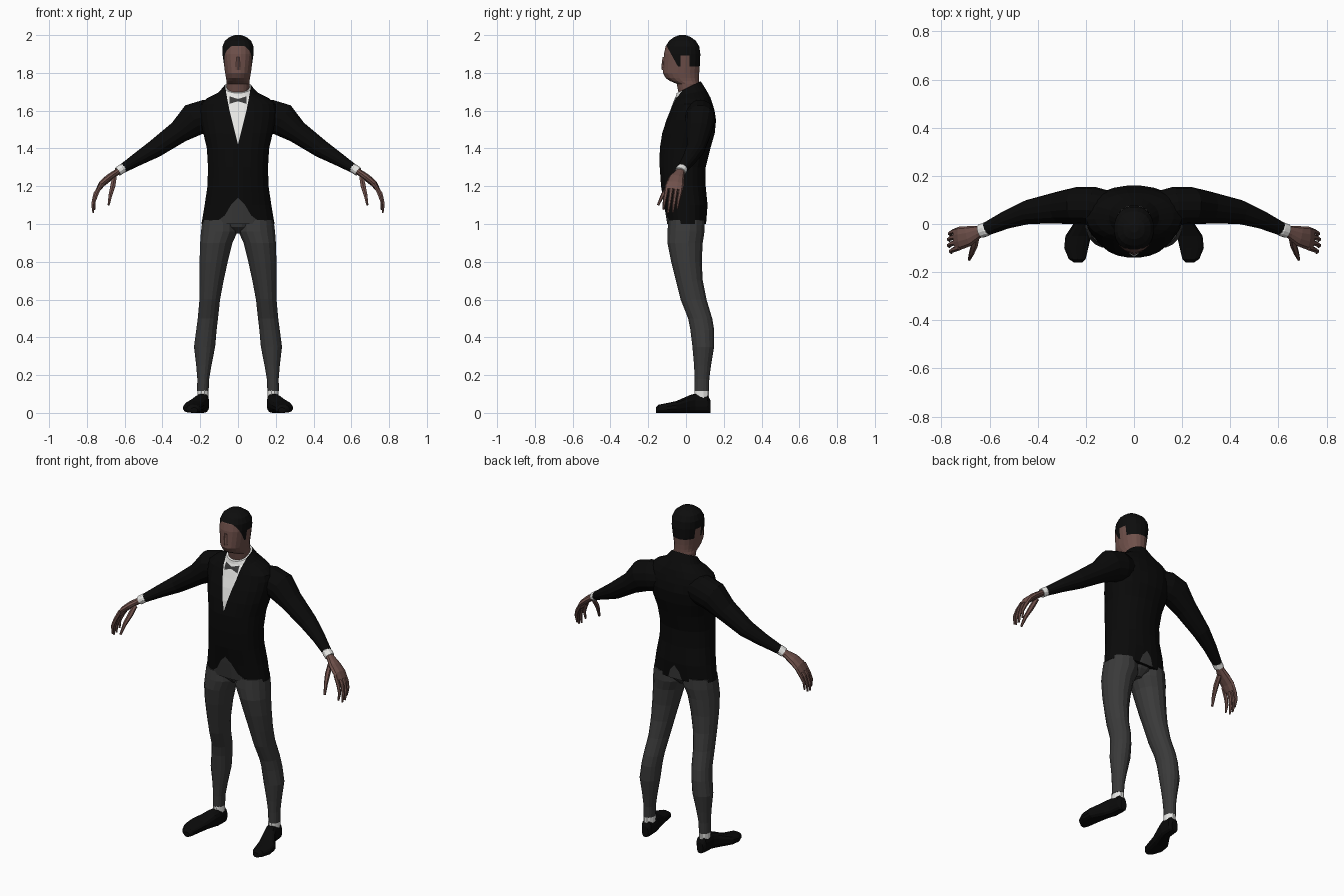
import bpy, bmesh, math
from mathutils import Vector

if "Cube" in bpy.data.objects:
    bpy.data.objects.remove(bpy.data.objects["Cube"])


def material(name, rgb):
    m = bpy.data.materials.new(name)
    m.diffuse_color = (*rgb, 1)
    m.use_nodes = True
    m.node_tree.nodes["Principled BSDF"].inputs["Base Color"].default_value = m.diffuse_color
    return m


BLACK = material("black cloth", (0.003, 0.003, 0.003))
GREY = material("charcoal cloth", (0.042, 0.042, 0.042))
WHITE = material("white cotton", (0.8, 0.8, 0.78))
SKIN = material("skin", (0.16, 0.082, 0.07))
HAIR = material("dark hair", (0.004, 0.004, 0.004))


def loft(bm, rings, n=16):
    """Skin superellipse rings given as (centre, u, v, power)."""
    rows = []
    for c, u, v, p in rings:
        row = []
        for i in range(n):
            a = 2 * math.pi * (i + 0.5) / n
            s, t = math.cos(a), math.sin(a)
            s = math.copysign(abs(s) ** (2 / p), s)
            t = math.copysign(abs(t) ** (2 / p), t)
            row.append(bm.verts.new(Vector(c) + Vector(u) * s + Vector(v) * t))
        rows.append(row)
    for a, b in zip(rows, rows[1:]):
        for i in range(n):
            j = (i + 1) % n
            bm.faces.new((a[i], a[j], b[j], b[i]))
    bm.faces.new(rows[0][::-1])
    bm.faces.new(rows[-1])


def finish(name, bm, mats, mirror=False):
    bmesh.ops.recalc_face_normals(bm, faces=bm.faces)
    me = bpy.data.meshes.new(name)
    bm.to_mesh(me)
    bm.free()
    for m in mats:
        me.materials.append(m)
    ob = bpy.data.objects.new(name, me)
    bpy.context.collection.objects.link(ob)
    if mirror:
        mod = ob.modifiers.new("Mirror", 'MIRROR')
        mod.use_mirror_merge = False
    return ob


def part(name, rings, mat, n=16, mirror=False):
    bm = bmesh.new()
    loft(bm, rings, n)
    return finish(name, bm, [mat], mirror)


def level(z, x0, x1, y0, y1, tilt=0.0, p=2.0):
    """Horizontal ring from its x and y limits."""
    h = (y1 - y0) / 2
    return (((x0 + x1) / 2, (y0 + y1) / 2, z), ((x1 - x0) / 2, 0, 0), (0, h, tilt * h), p)


def limb(points, p=2.0):
    """Rings across a path of (x, y, z, half height, half depth)."""
    pos = [Vector(q[:3]) for q in points]
    out = []
    for i, q in enumerate(points):
        d = (pos[min(i + 1, len(pos) - 1)] - pos[max(i - 1, 0)]).normalized()
        u = d.cross(Vector((0, 1, 0))).normalized()
        out.append((pos[i], u * q[3], d.cross(u).normalized() * q[4], p))
    return out


def cut(bm, point, normal, keep):
    """Cut edges along a plane in the faces chosen by keep(centre)."""
    faces = [f for f in bm.faces if keep(f.calc_center_median())]
    geom = list({e for f in faces for e in f.edges} | {v for f in faces for v in f.verts}) + faces
    bmesh.ops.bisect_plane(bm, geom=geom, plane_co=point, plane_no=normal, dist=1e-5)


def cut_line(bm, a, b, front):
    """Cut along an x-z line on both sides of the front or the back."""
    lo, hi = min(a[1], b[1]) - 0.06, max(a[1], b[1]) + 0.06
    for s in (1, -1):
        cut(bm, (s * a[0], 0, a[1]), (b[1] - a[1], 0, -s * (b[0] - a[0])),
            lambda c: lo < c.z < hi and (c.y < 0.03) == front)


def width_at(line, z):
    """Half width of an outline of (x, z) points at height z, or -1 outside."""
    for (x0, z0), (x1, z1) in zip(line, line[1:]):
        if min(z0, z1) <= z <= max(z0, z1) and z0 != z1:
            return x0 + (x1 - x0) * (z - z0) / (z1 - z0)
    return -1


# Jacket body with shirt front, bow tie and cut-away hem
bm = bmesh.new()
torso = [(1.0, .195, -.10, .107), (1.1, .178, -.117, .115), (1.2, .163, -.133, .105),
         (1.3, .16, -.14, .105), (1.4, .166, -.14, .13), (1.48, .185, -.127, .153),
         (1.55, .20, -.105, .16), (1.6, .205, -.085, .152), (1.635, .20, -.072, .142)]
rings = [level(z, -w, w, f, b, 0, 2.2) for z, w, f, b in torso]
rings += [level(1.665, -.165, .165, -.062, .13, .05, 2.1), level(1.693, -.105, .105, -.054, .108, .2),
          level(1.725, -.074, .074, -.05, .078, .5)]
loft(bm, rings, 24)
shirt = [(0, 1.42), (.045, 1.60), (.064, 1.70), (.07, 1.76)]
hem = [(0, 1.14), (.035, 1.105), (.07, 1.045), (.125, 1.005), (.15, .99)]
vent = [(0, 1.085), (.03, 1.05), (.05, .99)]
for line, front in ((shirt, True), (hem, True), (vent, False)):
    for a, b in zip(line, line[1:]):
        cut_line(bm, a, b, front)
bow_top, bow_low = ((0, 1.662), (.045, 1.676)), ((0, 1.65), (.045, 1.636))
for a, b in (bow_top, bow_low, ((.045, 1.63), (.045, 1.68))):
    cut_line(bm, a, b, True)
for f in bm.faces:
    c = f.calc_center_median()
    x = abs(c.x)
    if c.y < 0.03 and x < width_at(shirt, c.z):
        f.material_index = 1
        if x < .045 and 1.65 - .31 * x < c.z < 1.662 + .31 * x:
            f.material_index = 2
    if f.normal.z > -.9 and x < width_at(hem if c.y < .03 else vent, c.z):
        f.material_index = 2
finish("jacket", bm, [BLACK, WHITE, GREY])

# Sleeves and cuffs
part("sleeve", limb([(.10, .065, 1.575, .075, .07), (.17, .075, 1.57, .09, .08),
                     (.235, .076, 1.552, .09, .078), (.312, .068, 1.488, .062, .067),
                     (.44, .05, 1.398, .049, .05), (.53, .018, 1.344, .036, .038),
                     (.617, -.022, 1.29, .024, .028)]), BLACK, 14, True)
part("cuff", limb([(.60, -.018, 1.30, .022, .025), (.615, -.022, 1.292, .026, .030),
                   (.637, -.03, 1.277, .025, .029)]), WHITE, 12, True)

# Hands: palm, four fingers and a thumb
bm = bmesh.new()
loft(bm, limb([(.625, -.026, 1.285, .018, .023), (.65, -.035, 1.268, .018, .028),
               (.685, -.05, 1.243, .020, .042), (.72, -.058, 1.213, .018, .048),
               (.742, -.062, 1.18, .012, .044)]), 10)
for y, dx, dz in ((-.098, -.004, .01), (-.073, .004, -.008), (-.048, .004, -.004), (-.024, 0, .015)):
    loft(bm, limb([(.722, y, 1.212, .011, .011), (.752 + dx, y - .008, 1.16, .011, .011),
                   (.765 + dx, y - .016, 1.11 + dz, .009, .009),
                   (.762 + dx, y - .022, 1.066 + dz, .005, .005)]), 6)
loft(bm, limb([(.655, -.05, 1.245, .014, .014), (.663, -.088, 1.20, .015, .014),
               (.675, -.122, 1.155, .011, .011), (.685, -.148, 1.10, .006, .006)]), 6)
finish("hand", bm, [SKIN], True)

# Trousers: seat and legs
part("trouser_seat", [level(1.02, -.13, .13, -.09, .10), level(.985, -.10, .10, -.08, .085),
                      level(.95, -.03, .03, -.04, .05)], GREY)
legs = [(1.02, .005, .19, -.095, .10), (.96, 0, .198, -.10, .10), (.9, .028, .202, -.10, .09),
        (.8, .053, .205, -.08, .085), (.7, .075, .205, -.055, .09), (.6, .094, .205, -.03, .11),
        (.5, .105, .214, .01, .14), (.44, .112, .222, .022, .15), (.35, .12, .234, .033, .15),
        (.25, .14, .222, .042, .133), (.18, .152, .216, .045, .124), (.115, .155, .217, .045, .122)]
part("trouser_leg", [level(*r) for r in legs], GREY, 16, True)

# Socks and shoes
part("sock", [level(.13, .16, .212, .05, .118), level(.115, .155, .215, .044, .122),
              level(.08, .155, .215, .044, .122)], WHITE, 12, True)
shoe = [(.13, .184, .02, .065), (.115, .184, .032, .095), (.05, .188, .036, .102),
        (.02, .20, .04, .094), (-.05, .232, .054, .063), (-.10, .24, .051, .052),
        (-.145, .236, .036, .043), (-.16, .232, .018, .028)]
part("shoe", [((x, y, h / 2), (w, 0, 0), (0, 0, h / 2), 2.6) for y, x, w, h in shoe], BLACK, 14, True)

# Head and neck with hair marked out by cut lines
bm = bmesh.new()
head = [(1.67, .056, -.035, .062), (1.742, .062, -.05, .07), (1.757, .062, -.085, .07),
        (1.772, .064, -.108, .07), (1.80, .069, -.124, .071), (1.85, .076, -.121, .075),
        (1.90, .083, -.118, .077), (1.94, .083, -.109, .071), (1.97, .07, -.09, .053),
        (1.99, .045, -.063, .025), (2.0, .018, -.035, -.002)]
loft(bm, [level(z, -w, w, f, b, 0, 2.2) for z, w, f, b in head], 20)


def upper(c):
    return c.z > 1.78


for y, z, n in ((0, 1.943, (0, 0, 1)), (0, 1.893, (0, 0, 1)), (0, 1.835, (0, 0, 1)),
                (-.068, 1.88, (0, 1, .55)), (-.03, 0, (0, 1, 0)), (.018, 0, (0, 1, 0))):
    cut(bm, (0, y, z), n, upper)
for f in bm.faces:
    c = f.calc_center_median()
    behind_face = c.y + .068 + .55 * (c.z - 1.88) > 0
    ear_gap = -.03 < c.y < .018 and c.z < 1.893
    if c.z > 1.943 or (c.z > 1.835 and behind_face and not ear_gap):
        f.material_index = 1
finish("head", bm, [SKIN, HAIR])

# Nose
part("nose", [level(1.885, -.008, .008, -.124, -.10), level(1.83, -.014, .014, -.131, -.10),
              level(1.815, -.016, .016, -.128, -.10)], SKIN, 6)
